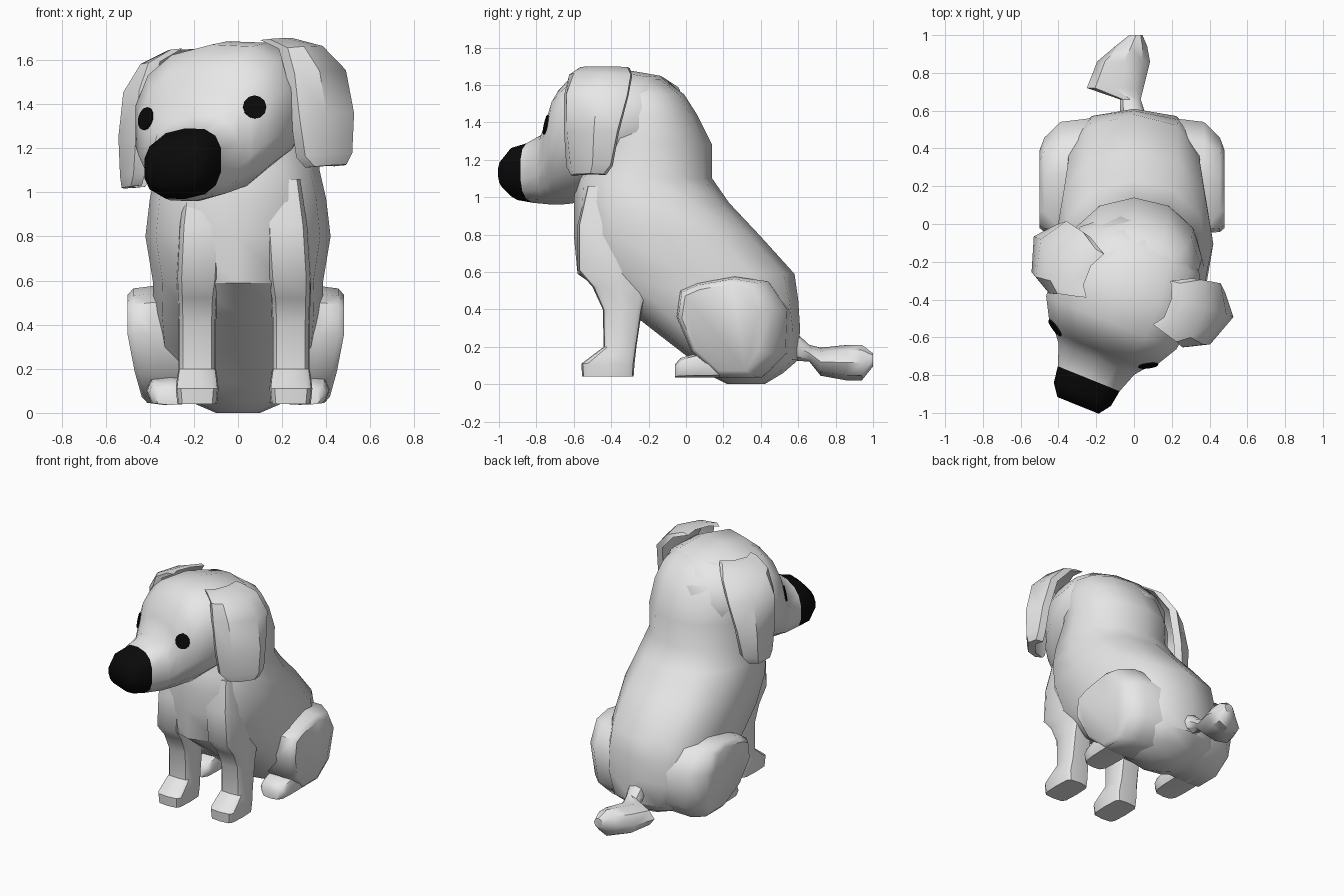
import bpy, bmesh, math
from mathutils import Vector
from mathutils.bvhtree import BVHTree

if "Cube" in bpy.data.objects:
    bpy.data.objects.remove(bpy.data.objects["Cube"])


def material(name, col):
    m = bpy.data.materials.new(name)
    m.diffuse_color = (*col, 1)
    m.use_nodes = True
    m.node_tree.nodes["Principled BSDF"].inputs["Base Color"].default_value = m.diffuse_color
    return m


FUR = material("pale grey fur", (0.8, 0.8, 0.8))
BLACK = material("black", (0.003, 0.003, 0.003))
X, Y, Z = Vector((1, 0, 0)), Vector((0, 1, 0)), Vector((0, 0, 1))

# Head frame: turned and slightly tilted
YAW = math.radians(22)
ORIGIN = Vector((-0.03, -0.3, 0))
FWD = Vector((-math.sin(YAW), -math.cos(YAW), 0))
LAT = Vector((math.cos(YAW), -math.sin(YAW), 0.1))


def head_pt(lat, fwd, z):
    return ORIGIN + LAT * lat + FWD * fwd + Z * z


def ring(c, u, v, a, b, n=12, e=2.5, e2=None):
    """Superellipse section, radii a along u and b along v; e2 squares the -u half."""
    pts = []
    for i in range(n):
        t = 2 * math.pi * i / n
        cu, sv = math.cos(t), math.sin(t)
        p = 2 / (e2 if e2 and cu < -1e-6 else e)
        pts.append(Vector(c) + u * (a * math.copysign(abs(cu) ** p, cu))
                   + v * (b * math.copysign(abs(sv) ** p, sv)))
    return pts


def finish(bm, name, mats, angle):
    bmesh.ops.recalc_face_normals(bm, faces=bm.faces[:])
    me = bpy.data.meshes.new(name)
    bm.to_mesh(me)
    bm.free()
    ob = bpy.data.objects.new(name, me)
    bpy.context.collection.objects.link(ob)
    for m in mats:
        me.materials.append(m)
    bpy.ops.object.select_all(action='DESELECT')
    bpy.context.view_layer.objects.active = ob
    ob.select_set(True)
    bpy.ops.object.shade_smooth_by_angle(angle=math.radians(angle))
    return ob


def loft_bm(rings, dark_from=99):
    bm = bmesh.new()
    vs = [[bm.verts.new(p) for p in r] for r in rings]
    n = len(vs[0])
    for k in range(len(vs) - 1):
        for i in range(n):
            j = (i + 1) % n
            f = bm.faces.new((vs[k][i], vs[k][j], vs[k + 1][j], vs[k + 1][i]))
            f.material_index = int(k >= dark_from)
    bm.faces.new(vs[0])
    bm.faces.new(vs[-1]).material_index = int(dark_from < 99)
    return bm


def loft(name, rings, mat=FUR, angle=42):
    return finish(loft_bm(rings), name, [mat], angle)


# Torso and neck: level slices (z, front y, back y, half width, back and front squareness)
torso = [(0.0, .22, .42, .10, 2, 2), (.06, .10, .52, .24, 2.2, 2.2), (.13, .03, .60, .31, 2.5, 2.4),
         (.30, -.19, .61, .37, 2.8, 2.6), (.45, -.38, .60, .385, 2.8, 2.6), (.59, -.58, .58, .385, 2.7, 2.4),
         (.80, -.60, .39, .42, 2.4, 2.4), (.97, -.60, .23, .40, 2.2, 2.4), (1.10, -.59, .14, .37, 2.1, 2.3),
         (1.28, -.5, .14, .36, 2.0, 2.2), (1.44, -.5, .06, .35, 2.1, 2.2), (1.55, -.47, -.01, .31, 2.2, 2.2),
         (1.63, -.42, -.12, .22, 2, 2)]
loft("torso", [ring((0, (a + b) / 2, z), Y, X, (b - a) / 2, w, 12, e, e2) for z, a, b, w, e, e2 in torso])

# Head: sections along the facing direction (forward, half width, bottom, top, top and jaw squareness)
skull = [(-.30, .20, 1.22, 1.54, 2, 2), (-.17, .35, 1.14, 1.65, 2.2, 2), (.05, .40, 1.05, 1.685, 2.4, 2.1),
         (.24, .38, .98, 1.67, 2.5, 2.1), (.345, .32, .965, 1.58, 2.5, 2.2), (.40, .26, .96, 1.46, 2.5, 2.4),
         (.45, .22, .96, 1.345, 2.5, 2.6), (.56, .18, .97, 1.29, 2.6, 2.7), (.65, .166, .985, 1.265, 2.6, 2.6),
         (.712, .12, 1.04, 1.20, 2.6, 2.6)]
bm = loft_bm([ring(head_pt(0, s, (a + b) / 2), Z, LAT, (b - a) / 2, w, 14, e, e2)
              for s, w, a, b, e, e2 in skull], dark_from=7)
bmesh.ops.recalc_face_normals(bm, faces=bm.faces[:])
head_tree = BVHTree.FromBMesh(bm)
finish(bm, "head_with_nose", [FUR, BLACK], 60)

# Eyes: thin round plates laid on the face
for side in (-1, 1):
    hit, nor, _, _ = head_tree.ray_cast(head_pt(.265 * side, 1.5, 1.36), -FWD)
    u = nor.cross(Z).normalized()
    v = nor.cross(u)
    loft("eye", [ring(hit + nor * d, u, v, .053, .053, 12, 2) for d in (-.002, .007)], BLACK)

# Ears: curved flaps in the head frame, thickened inward
flap = [(1.67, (.24, .18), (.28, .12), (.28, .0), (.24, -.09)),
        (1.62, (.34, .205), (.40, .155), (.42, -.02), (.34, -.15)),
        (1.50, (.38, .22), (.48, .165), (.53, -.03), (.44, -.17)),
        (1.30, (.40, .21), (.51, .15), (.57, -.03), (.485, -.13)),
        (1.12, (.42, .19), (.51, .13), (.565, -.02), (.505, -.10)),
        (1.07, (.45, .15), (.51, .11), (.545, 0), (.51, -.06))]
for side in (-1, 1):
    outer = [[head_pt(l * side + .018, f, z) for l, f in pts] for z, *pts in flap]
    inner = [[head_pt((l - .05) * side + .018, f * .92, z) for l, f in pts] for z, *pts in flap]
    loft("ear", [o + i[::-1] for o, i in zip(outer, inner)])

# Front legs with paws, running up into the chest corners (z, front y, back y, half width)
leg = [(.04, -.555, -.28, .09), (.11, -.56, -.275, .097), (.155, -.50, -.27, .092),
       (.20, -.44, -.265, .085), (.40, -.445, -.235, .085), (.52, -.50, -.2, .09),
       (.61, -.58, -.17, .10), (.85, -.58, -.2, .10), (1.06, -.53, -.25, .08)]
for cx in (-.185, .24):
    loft("front_leg", [ring((cx - max(0, z - .5) * cx * .25, (a + b) / 2, z), Y, X, (b - a) / 2, w, 12, 5)
                       for z, a, b, w in leg])

# Haunches: side profile (y, z) swept outward, rounded behind and tucked in at the bottom
thigh = [(-.05, .36), (-.03, .50), (.06, .54), (.26, .575), (.47, .55), (.59, .40),
         (.58, .16), (.43, .035), (.18, .035), (.03, .17)]
for side in (-1, 1):
    rings = []
    for x, s, k in ((.15, .95, 0), (.38, 1, .15), (.465, .96, .35), (.49, .86, .42)):
        rings.append([Vector((side * (x - max(0, .3 - z) * .24) - .01,
                              .15 + (y - .15) * s - max(0, y - .26) * k,
                              .3 + (z - .3) * s)) for y, z in thigh])
    loft("haunch", rings, angle=50)
    # Hind paws (y, height, half width)
    paw = [(-.06, .07, .07), (-.03, .105, .10), (.04, .125, .108), (.12, .14, .11), (.3, .16, .11)]
    loft("hind_paw", [ring((side * .305, y, .035 + h / 2), X, Z, w, h / 2, 8, 3.5) for y, h, w in paw])

# Tail: narrow root flaring to a tuft (y, x, z, half width, half height)
tail = [(.52, 0, .20, .08, .09), (.60, -.01, .195, .065, .07), (.66, -.02, .165, .055, .045),
        (.72, -.10, .12, .15, .075), (.86, -.055, .115, .14, .095), (.94, -.015, .115, .085, .095),
        (1.0, .01, .13, .035, .035)]
loft("tail", [ring((x, y, z), X, Z, w, h, 8, 2) for y, x, z, w, h in tail])
